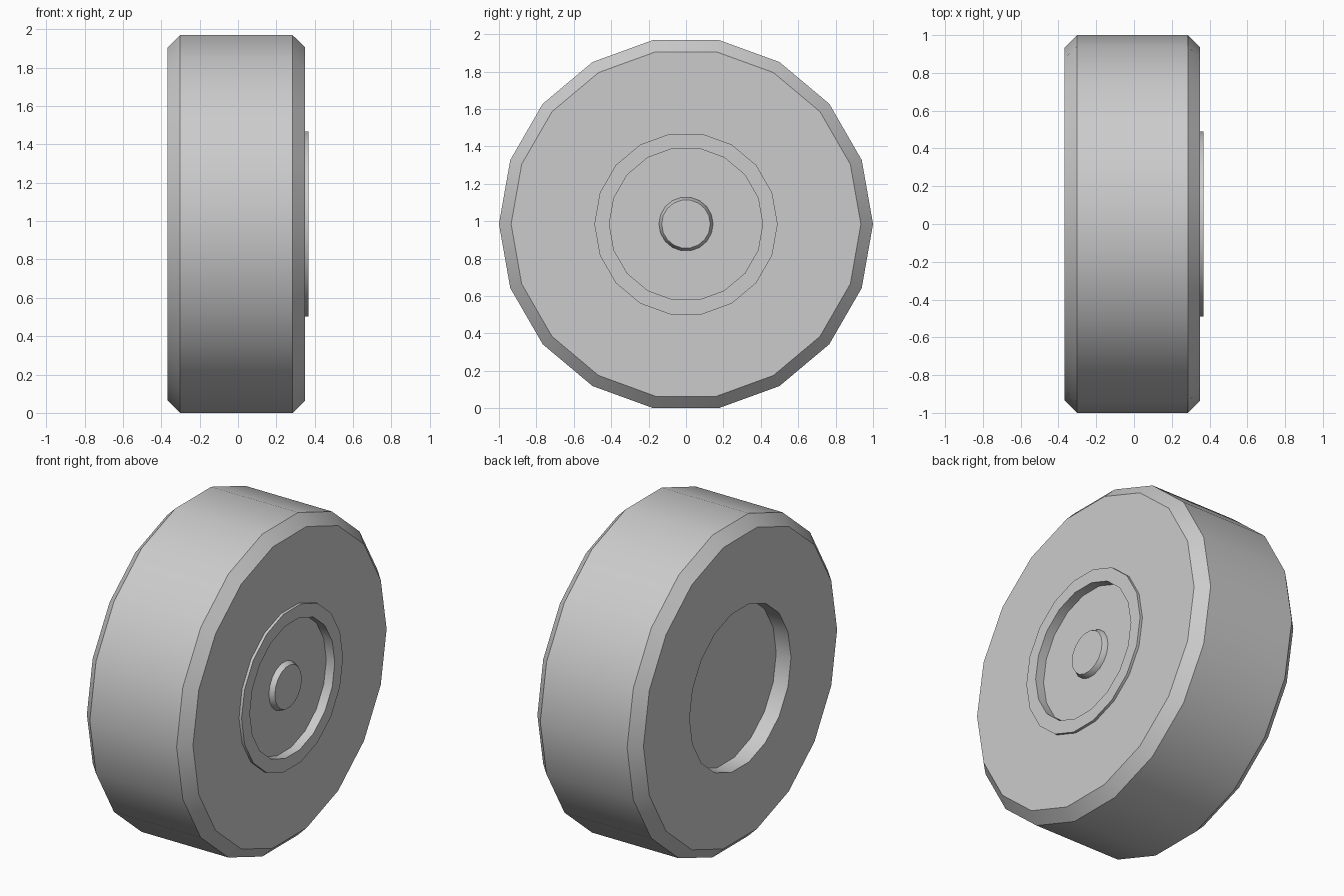
import bpy, bmesh, math

if "Cube" in bpy.data.objects:
    bpy.data.objects.remove(bpy.data.objects["Cube"])

SIDES = 18
CZ = math.cos(math.radians(10))   # axle height, wheel rests on a flat facet


def lathe(name, profile):
    """Revolve (x, radius) points about the x axle; radius 0 is a pole."""
    bm = bmesh.new()
    rings = []
    for x, r in profile:
        n = SIDES if r > 0 else 1
        rings.append([bm.verts.new((x, r * math.cos(math.tau * i / SIDES),
                                    CZ + r * math.sin(math.tau * i / SIDES)))
                      for i in range(n)])
    for a, b in zip(rings, rings[1:]):
        if len(a) == 1 or len(b) == 1:
            continue
        for i in range(SIDES):
            j = (i + 1) % SIDES
            bm.faces.new((a[i], a[j], b[j], b[i]))
    # flat end caps
    bm.faces.new(rings[0])
    bm.faces.new(rings[-1])
    bmesh.ops.recalc_face_normals(bm, faces=bm.faces)
    me = bpy.data.meshes.new(name)
    bm.to_mesh(me)
    bm.free()
    ob = bpy.data.objects.new(name, me)
    bpy.context.collection.objects.link(ob)
    bpy.ops.object.select_all(action='DESELECT')
    ob.select_set(True)
    bpy.context.view_layer.objects.active = ob
    bpy.ops.object.shade_smooth_by_angle(angle=math.radians(30))
    return ob


# Wheel body: inner recess, bevelled tread, raised hub ring, outer recess
lathe("wheel", [(-0.267, 0.49), (-0.367, 0.49), (-0.367, 0.935),
                (-0.302, 1.0), (0.285, 1.0), (0.35, 0.935),
                (0.35, 0.49), (0.367, 0.49), (0.367, 0.41), (0.31, 0.41)])

# Small tapered axle cap in the outer recess
lathe("axle_cap", [(0.30, 0.145), (0.31, 0.145), (0.34, 0.13)])
